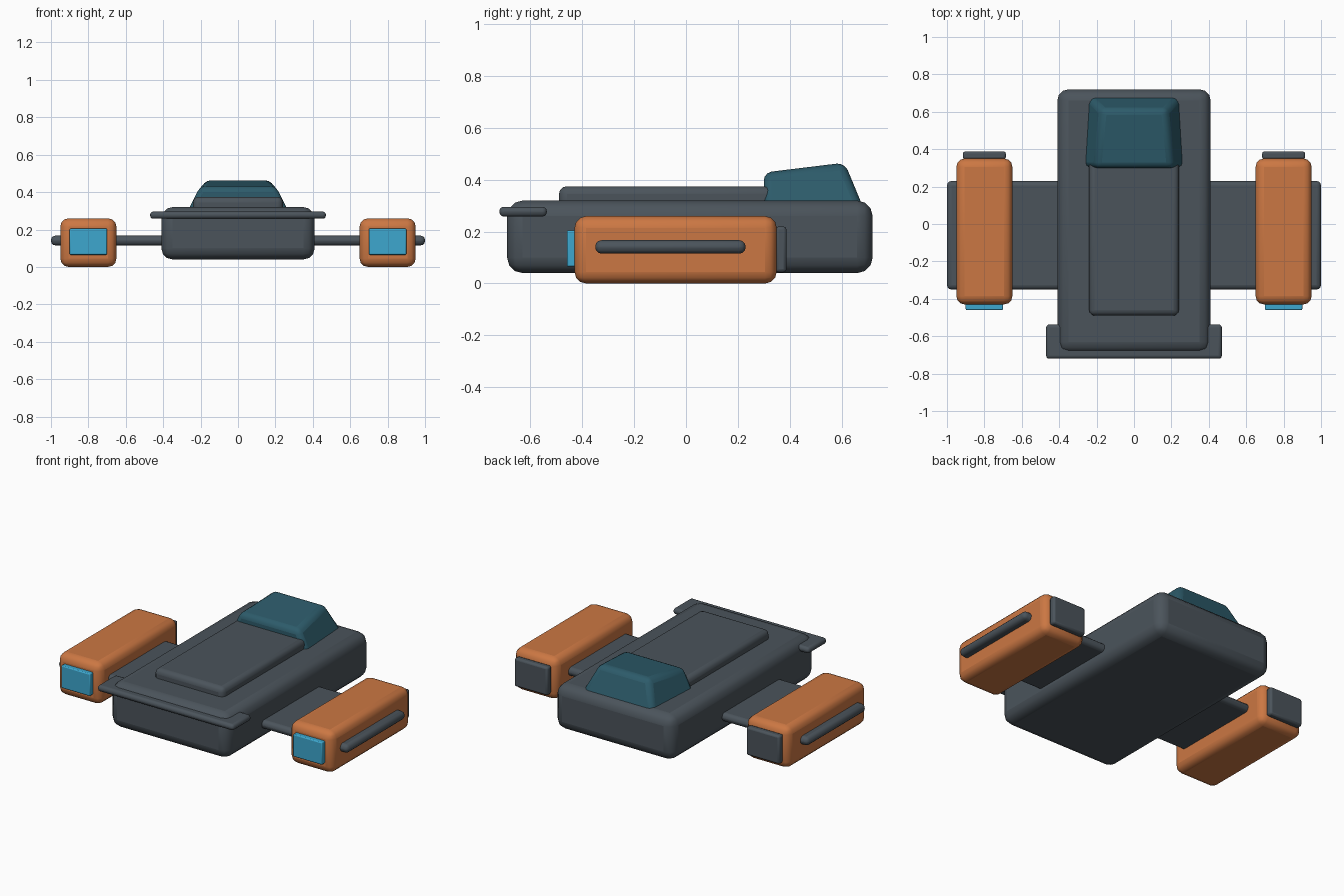
import bpy
import bmesh

if "Cube" in bpy.data.objects:
    bpy.data.objects.remove(bpy.data.objects["Cube"])


def material(name, rgb):
    m = bpy.data.materials.new(name)
    m.diffuse_color = (*rgb, 1)
    m.use_nodes = True
    m.node_tree.nodes["Principled BSDF"].inputs["Base Color"].default_value = m.diffuse_color
    return m


GREY = material("slate grey", (0.07, 0.088, 0.105))
ORANGE = material("orange", (0.60, 0.185, 0.056))
BLUE = material("light blue", (0.047, 0.39, 0.62))
TEAL = material("dark teal glass", (0.026, 0.105, 0.145))


def finish(name, bm, mat, bevel, segments):
    mesh = bpy.data.meshes.new(name)
    bmesh.ops.recalc_face_normals(bm, faces=bm.faces)
    bm.to_mesh(mesh)
    bm.free()
    obj = bpy.data.objects.new(name, mesh)
    bpy.context.collection.objects.link(obj)
    mesh.materials.append(mat)
    mod = obj.modifiers.new("rounded edges", 'BEVEL')
    mod.width = bevel
    mod.segments = segments
    mod.limit_method = 'NONE'
    return obj


def hexahedron(name, corners, mat, bevel, segments=3):
    """Corners: four around the bottom, then four around the top."""
    bm = bmesh.new()
    v = [bm.verts.new(c) for c in corners]
    bm.faces.new(v[:4])
    bm.faces.new(v[4:])
    for i in range(4):
        j = (i + 1) % 4
        bm.faces.new((v[i], v[j], v[j + 4], v[i + 4]))
    return finish(name, bm, mat, bevel, segments)


def box(name, x, y, z, mat, bevel, segments=3):
    """Rounded box spanning the (low, high) pair on each axis."""
    ring = [(x[0], y[0]), (x[1], y[0]), (x[1], y[1]), (x[0], y[1])]
    return hexahedron(name, [(a, b, h) for h in z for a, b in ring], mat, bevel, segments)


# Main hull and raised deck
box("hull", (-0.41, 0.41), (-0.69, 0.72), (0.04, 0.32), GREY, 0.06)
box("deck", (-0.24, 0.24), (-0.49, 0.34), (0.27, 0.375), GREY, 0.03)

# Wedge canopy, tapering upwards and towards the far end
hexahedron("canopy", [
    (-0.275, 0.30, 0.29), (0.275, 0.30, 0.29), (0.25, 0.685, 0.29), (-0.25, 0.685, 0.29),
    (-0.205, 0.30, 0.428), (0.205, 0.30, 0.428), (0.175, 0.612, 0.466), (-0.175, 0.612, 0.466),
], TEAL, 0.03)

# Thin crosswise plates
box("wing", (-1.0, 1.0), (-0.35, 0.23), (0.115, 0.167), GREY, 0.024)
box("spoiler", (-0.47, 0.47), (-0.72, -0.537), (0.258, 0.296), GREY, 0.017)

# Side pods with a glowing panel and an end cap
for side, s in (("left", -1), ("right", 1)):
    def span(a, b):
        return tuple(sorted((s * a, s * b)))
    box(side + "_pod", span(0.65, 0.95), (-0.43, 0.35), (0.0, 0.26), ORANGE, 0.045)
    box(side + "_pod_light", span(0.70, 0.90), (-0.46, -0.42), (0.065, 0.205), BLUE, 0.006, 2)
    box(side + "_pod_cap", span(0.685, 0.915), (0.345, 0.388), (0.043, 0.22), GREY, 0.012, 2)

# Smooth the rounded edges
bpy.ops.object.select_all(action='SELECT')
bpy.context.view_layer.objects.active = bpy.data.objects["hull"]
bpy.ops.object.shade_smooth_by_angle()
